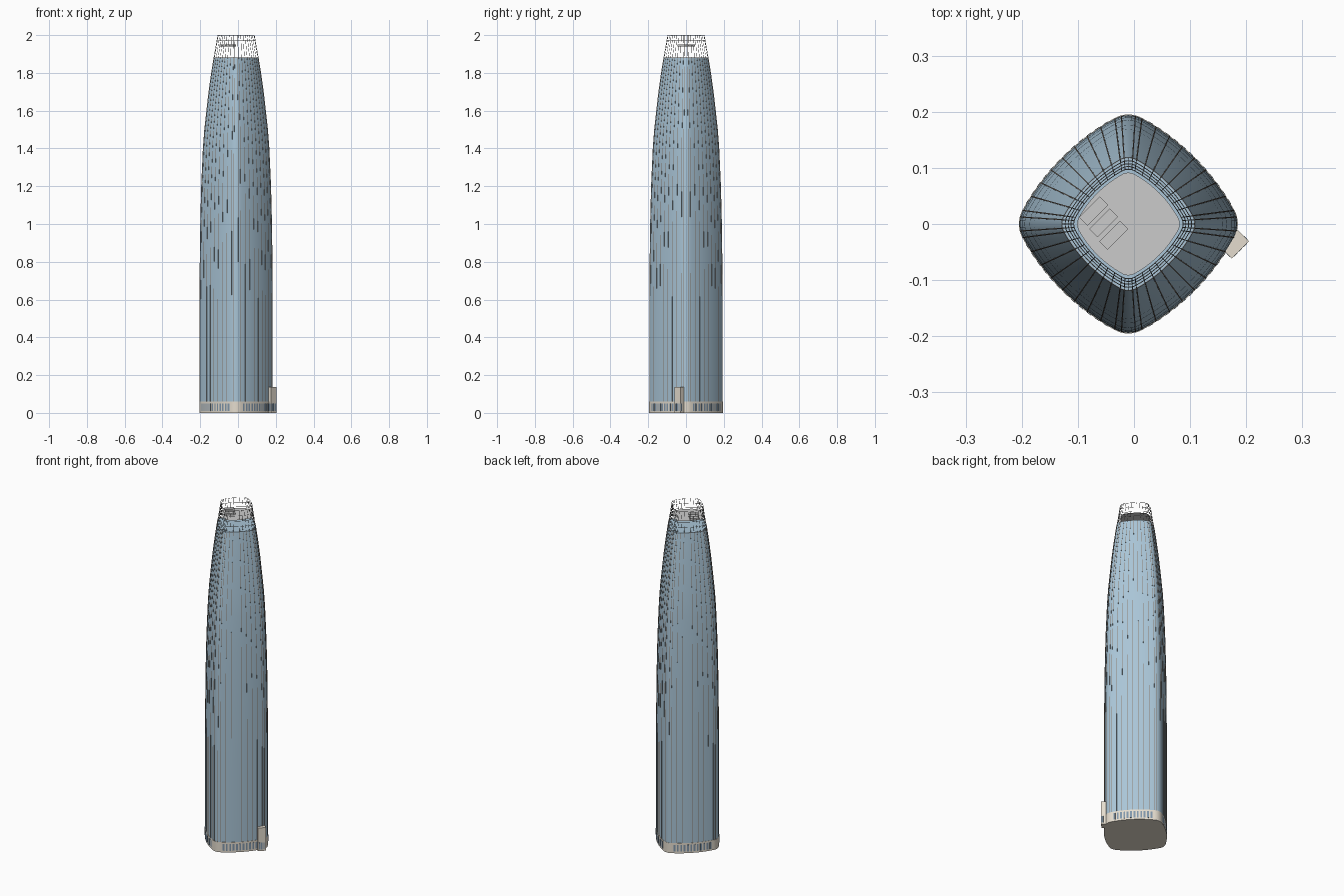
import bpy, bmesh, math
from mathutils import Vector, Matrix

if "Cube" in bpy.data.objects:
    bpy.data.objects.remove(bpy.data.objects["Cube"])

CX = -0.01
# tower profile: height, half-diagonal
PROFILE = [(0, .194), (.6, .194), (.8, .1925), (1.0, .19), (1.2, .185), (1.4, .176), (1.5, .1685),
           (1.6, .1575), (1.7, .146), (1.8, .132), (1.88, .119), (1.94, .108), (2.0, .098)]


def mat(name, rgb):
    m = bpy.data.materials.new(name)
    m.diffuse_color = (*rgb, 1)
    m.use_nodes = True
    m.node_tree.nodes["Principled BSDF"].inputs["Base Color"].default_value = m.diffuse_color
    return m


GLASS = mat("blue_glass", (.40, .56, .68))
FIN = mat("bronze", (.27, .22, .18))
STONE = mat("stone", (.78, .72, .62))
PANE = mat("dark_pane", (.22, .31, .41))
STEEL = mat("steel", (.25, .25, .25))


def scale_at(z):
    for (z0, a), (z1, b) in zip(PROFILE, PROFILE[1:]):
        if z <= z1:
            return (a + (b - a) * (z - z0) / (z1 - z0)) / .194
    return PROFILE[-1][1] / .194


# rounded square plan: four bulged sides joined by tangent corner arcs
R, FLAT, TH = .42, .166, math.radians(16)
H, E = R * math.sin(TH), FLAT - R * (1 - math.cos(TH))
RC = (E - H) / (math.cos(TH) - math.sin(TH))
K = H - RC * math.sin(TH)
NS, NC = 16, 8


def side_point(a, side):
    """Point and normal on a bulged side at arc angle a."""
    n = Vector((math.sin(a), math.cos(a)))
    p = Vector((0, FLAT - R)) + n * R
    m = Matrix.Rotation(-math.pi / 2 * side + math.pi / 4, 2)
    return m @ p, m @ n


def corner_point(a, side):
    n = Vector((math.sin(a), math.cos(a)))
    m = Matrix.Rotation(-math.pi / 2 * side + math.pi / 4, 2)
    return m @ (Vector((K, K)) + n * RC), m @ n


PLAN = []
for s in range(4):
    PLAN += [side_point(-TH + 2 * TH * i / NS, s) for i in range(NS + 1)]
    PLAN += [corner_point(TH + (math.pi / 2 - 2 * TH) * i / NC, s) for i in range(1, NC)]


def finish(bm, name, material=None, smooth=True):
    bmesh.ops.recalc_face_normals(bm, faces=bm.faces)
    me = bpy.data.meshes.new(name)
    bm.to_mesh(me)
    bm.free()
    ob = bpy.data.objects.new(name, me)
    bpy.context.collection.objects.link(ob)
    if material:
        me.materials.append(material)
    if smooth:
        bpy.context.view_layer.objects.active = ob
        ob.select_set(True)
        bpy.ops.object.shade_smooth_by_angle(angle=math.radians(30))
        ob.select_set(False)
    return ob


def bridge(bm, rings, loop=False):
    pairs = list(zip(rings, rings[1:])) + ([(rings[-1], rings[0])] if loop else [])
    for a, b in pairs:
        for i in range(len(a)):
            j = (i + 1) % len(a)
            bm.faces.new((a[i], a[j], b[j], b[i]))


def plan_ring(bm, z, off=0.0):
    s = scale_at(z)
    return [bm.verts.new((p.x * s + n.x * off + CX, p.y * s + n.y * off, z)) for p, n in PLAN]


def loft(name, zs, material, off=0.0):
    bm = bmesh.new()
    rings = [plan_ring(bm, z, off) for z in zs]
    bridge(bm, rings)
    bm.faces.new(rings[0])
    bm.faces.new(rings[-1])
    return finish(bm, name, material)


def strip(bm, pt, zs, width, inner, outer):
    """Thin box running up the facade at one plan point."""
    p, n = pt
    t = Vector((n.y, -n.x)) * width / 2
    rings = []
    for z in zs:
        c = p * scale_at(z) + Vector((CX, 0))
        q = (c + n * inner - t, c + n * inner + t, c + n * outer + t, c + n * outer - t)
        rings.append([bm.verts.new((v.x, v.y, z)) for v in q])
    bridge(bm, rings)
    bm.faces.new(rings[0])
    bm.faces.new(rings[-1])


def box(bm, center, size):
    m = Matrix.Translation(center) @ Matrix.Rotation(math.pi / 4, 4, 'Z') @ Matrix.Diagonal((*size, 1))
    bmesh.ops.create_cube(bm, size=1, matrix=m)


# glass shaft and stone base
heights = [z for z, _ in PROFILE if .06 < z <= 1.88]
loft("glass_shaft", [.06] + heights, GLASS)
loft("stone_base", [0, .06], STONE, .0012)

# vertical facade fins
bm = bmesh.new()
per = NS + NC
for s in range(4):
    for i in (0, 2, 4, 6, 8, 10, 12, 14, 16, 18, 22):
        strip(bm, PLAN[s * per + i], [.06] + heights, .002, -.003, .0008)
finish(bm, "facade_fins", FIN, False)

# base windows, leaving the corners solid
bm = bmesh.new()
for s in range(4):
    for i in range(12):
        a = TH * .85 * (2 * i / 11 - 1)
        strip(bm, side_point(a, s), [.01, .05], .0095, -.003, .002)
finish(bm, "base_windows", PANE, False)

# open crown lattice
bm = bmesh.new()
for i in range(0, len(PLAN), 2):
    strip(bm, PLAN[i], [1.88, 1.94, 2.0], .0012, -.0012, 0)
finish(bm, "crown_mullions", STEEL, False)
bm = bmesh.new()
for k in range(5):
    z = 1.8805 + k * .0297
    h = .0006
    bridge(bm, [plan_ring(bm, z - h, 0), plan_ring(bm, z + h, 0),
                plan_ring(bm, z + h, -.0014), plan_ring(bm, z - h, -.0014)], True)
finish(bm, "crown_rails", STEEL, False)

# thin roof deck inside the crown
bm = bmesh.new()
f = .0915 / .194
bm.faces.new([bm.verts.new((p.x * f + CX, p.y * f, 1.94)) for p, n in PLAN])
finish(bm, "roof_deck", None, False)

# rooftop plant units
bm = bmesh.new()
for x, y in ((-.072, .023), (-.054, .002), (-.036, -.020)):
    box(bm, (x, y, 1.945), (.052, .021, .01))
finish(bm, "roof_units", None, False)

# entrance block on the front right side
bm = bmesh.new()
box(bm, (.1795, -.036, .069), (.044, .028, .138))
finish(bm, "entrance_block", STONE, False)
bm = bmesh.new()
d = math.sqrt(.5)
for k in (-.012, 0, .012):
    box(bm, (.1795 + (.0138 + k) * d, -.036 + (k - .0138) * d, .03), (.008, .0016, .04))
for e in (-1, 1):
    box(bm, (.1795 + (e * .0218 + .006) * d, -.036 + (e * .0218 - .006) * d, .03), (.0016, .009, .04))
finish(bm, "entrance_windows", PANE, False)
